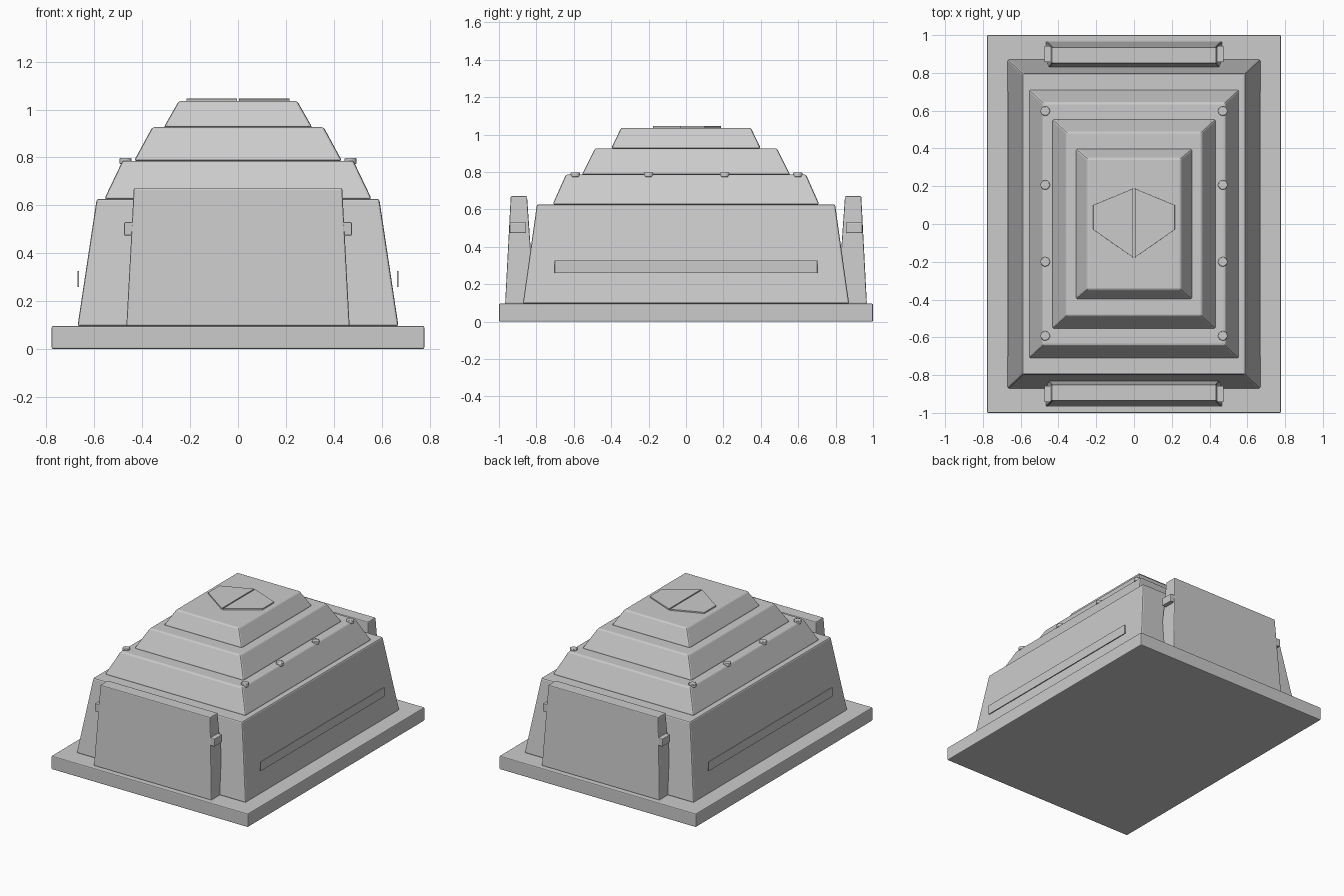
import bpy, bmesh

if "Cube" in bpy.data.objects:
    bpy.data.objects.remove(bpy.data.objects["Cube"])


def prism(name, bottom, top, z0, z1, bevel=0.006):
    """Solid between two matching outlines at heights z0 and z1."""
    bm = bmesh.new()
    lo = [bm.verts.new((x, y, z0)) for x, y in bottom]
    hi = [bm.verts.new((x, y, z1)) for x, y in top]
    n = len(lo)
    bm.faces.new(lo[::-1])
    bm.faces.new(hi)
    for i in range(n):
        j = (i + 1) % n
        bm.faces.new((lo[i], lo[j], hi[j], hi[i]))
    bmesh.ops.recalc_face_normals(bm, faces=bm.faces[:])
    me = bpy.data.meshes.new(name)
    bm.to_mesh(me)
    bm.free()
    ob = bpy.data.objects.new(name, me)
    bpy.context.collection.objects.link(ob)
    if bevel:
        mod = ob.modifiers.new("edge_bevel", 'BEVEL')
        mod.width, mod.segments = bevel, 2
    return ob


def rect(x0, x1, y0, y1):
    return [(x0, y0), (x1, y0), (x1, y1), (x0, y1)]


def centred(hx, hy):
    return rect(-hx, hx, -hy, hy)


# Base slab
prism("base_slab", centred(0.778, 1.0), centred(0.778, 1.0), 0, 0.096)

# Stepped, tapering body
tiers = [
    ("main_body", 0.67, 0.872, 0.59, 0.797, 0.096, 0.627),
    ("second_tier", 0.558, 0.713, 0.482, 0.642, 0.627, 0.786),
    ("third_tier", 0.434, 0.557, 0.358, 0.487, 0.786, 0.926),
    ("top_tier", 0.31, 0.40, 0.247, 0.347, 0.926, 1.036),
]
for name, bx, by, tx, ty, z0, z1 in tiers:
    prism(name, centred(bx, by), centred(tx, ty), z0, z1, 0.009)

# Sloped end panels, each with a clip on both sides
for s, end in ((-1, "front"), (1, "back")):
    prism(end + "_panel",
          rect(-0.466, 0.466, s * 0.81, s * 0.967),
          rect(-0.435, 0.435, s * 0.85, s * 0.937), 0.096, 0.671)
    for m, side in ((-1, "left"), (1, "right")):
        r = rect(m * 0.435, m * 0.475, s * 0.857, s * 0.943)
        prism(f"{end}_{side}_clip", r, r, 0.474, 0.53, 0.004)

for m, side in ((-1, "left"), (1, "right")):
    # Thin side strip
    r = rect(m * 0.664, m * 0.671, -0.702, 0.702)
    prism(side + "_strip", r, r, 0.259, 0.326, 0.001)

    # Half of the hexagonal lid plate
    h = [(m * 0.004, -0.178), (m * 0.216, -0.03), (m * 0.216, 0.1), (m * 0.004, 0.188)]
    prism(side + "_lid_plate", h, h, 1.034, 1.045, 0.001)

    # Row of studs on the second tier
    for y in (-0.592, -0.2, 0.207, 0.598):
        bpy.ops.mesh.primitive_cylinder_add(vertices=16, radius=0.025, depth=0.024,
                                            location=(m * 0.47, y, 0.785))
        stud = bpy.context.object
        stud.name = side + "_stud"
        mod = stud.modifiers.new("edge_bevel", 'BEVEL')
        mod.width, mod.segments = 0.004, 2
        bpy.ops.object.shade_smooth_by_angle()
